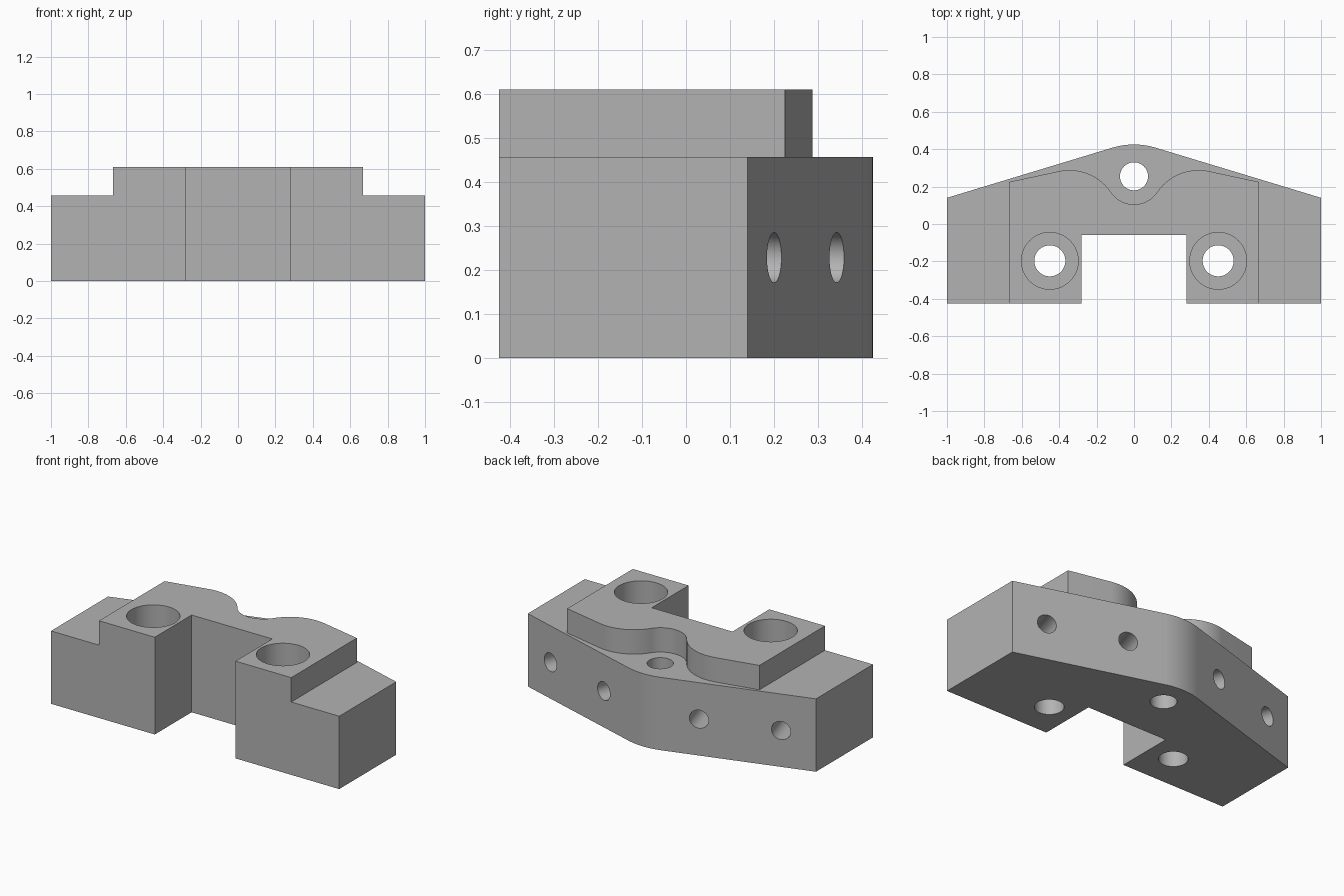
import bpy, bmesh
from math import sin, cos, pi, atan, radians
from mathutils import Vector

if "Cube" in bpy.data.objects:
    bpy.data.objects.remove(bpy.data.objects["Cube"])

BASE_TOP, TOP = 0.457, 0.61
FRONT, NOTCH_X, NOTCH_Y = -0.425, 0.28, -0.06
SLOPE = 0.303
TILT = atan(SLOPE)

grey = bpy.data.materials.new("machined grey")
grey.use_nodes = True
colour = (0.45, 0.45, 0.45, 1)
grey.diffuse_color = colour
grey.node_tree.nodes["Principled BSDF"].inputs["Base Color"].default_value = colour


def arc(cx, cy, r, start, end, steps=12):
    angles = [start + (end - start) * i / steps for i in range(steps + 1)]
    return [(cx + r * cos(a), cy + r * sin(a)) for a in angles]


def mirrored(half):
    """Complete a +x outline that starts at the notch and ends on the centre line."""
    return half + [(-x, y) for x, y in reversed(half[:-1])]


def prism(name, outline, bottom, top):
    bm = bmesh.new()
    face = bm.faces.new([bm.verts.new((x, y, bottom)) for x, y in outline])
    grown = bmesh.ops.extrude_face_region(bm, geom=[face])["geom"]
    verts = [g for g in grown if isinstance(g, bmesh.types.BMVert)]
    bmesh.ops.translate(bm, verts=verts, vec=(0, 0, top - bottom))
    bmesh.ops.recalc_face_normals(bm, faces=bm.faces)
    mesh = bpy.data.meshes.new(name)
    bm.to_mesh(mesh)
    bm.free()
    mesh.materials.append(grey)
    obj = bpy.data.objects.new(name, mesh)
    bpy.context.collection.objects.link(obj)
    return obj


def drill(name, start, direction, radius, depth):
    """Cylinder from just outside the start point, reaching the given depth."""
    d = Vector(direction).normalized()
    over = 0.05
    bpy.ops.mesh.primitive_cylinder_add(
        vertices=48, radius=radius, depth=depth + over,
        location=Vector(start) + d * (depth - over) / 2,
        rotation=d.to_track_quat('Z', 'Y').to_euler())
    obj = bpy.context.object
    obj.name = name
    obj.data.materials.append(grey)
    return obj


def combine(target, tool, operation):
    mod = target.modifiers.new(tool.name, 'BOOLEAN')
    mod.operation, mod.solver, mod.object = operation, 'EXACT', tool
    bpy.context.view_layer.objects.active = target
    bpy.ops.object.modifier_apply(modifier=mod.name)
    bpy.data.objects.remove(tool)


notch = [(NOTCH_X, NOTCH_Y), (NOTCH_X, FRONT)]

# Lower body with a rounded peak at the back
back_arc = arc(0, 0.025, 0.4, pi / 2 - TILT, pi / 2)
block = prism("mounting_block",
              mirrored(notch + [(1, FRONT), (1, 0.14)] + back_arc), 0, BASE_TOP)

# Raised pad with shoulders flowing into a scoop around the centre hole
join = atan(0.234 / 0.345)
shoulder = arc(0.345, 0.021, 0.267, radians(78), pi - join, 20)
scoop = arc(0, 0.255, 0.15, -join, -pi / 2, 16)
pad = prism("raised_pad",
            mirrored(notch + [(0.667, FRONT), (0.667, 0.225)] + shoulder + scoop[1:]),
            BASE_TOP, TOP)
combine(block, pad, 'UNION')

# Vertical holes
DOWN = (0, 0, -1)
combine(block, drill("centre_hole", (0, 0.255, BASE_TOP), DOWN, 0.075, 0.6), 'DIFFERENCE')
for side in (-1, 1):
    x, y = side * 0.45, -0.197
    combine(block, drill("bolt_hole", (x, y, TOP), DOWN, 0.083, 0.7), 'DIFFERENCE')
    combine(block, drill("counterbore", (x, y, TOP), DOWN, 0.152, 0.18), 'DIFFERENCE')
    # Blind holes square to the sloping back faces
    for hx in (0.33, 0.8):
        start = (side * hx, 0.14 + SLOPE * (1 - hx), 0.228)
        inward = (-side * sin(TILT), -cos(TILT), 0)
        combine(block, drill("back_hole", start, inward, 0.057, 0.25), 'DIFFERENCE')

bpy.ops.object.select_all(action='DESELECT')
block.select_set(True)
bpy.context.view_layer.objects.active = block
bpy.ops.object.shade_smooth_by_angle(angle=radians(30))
